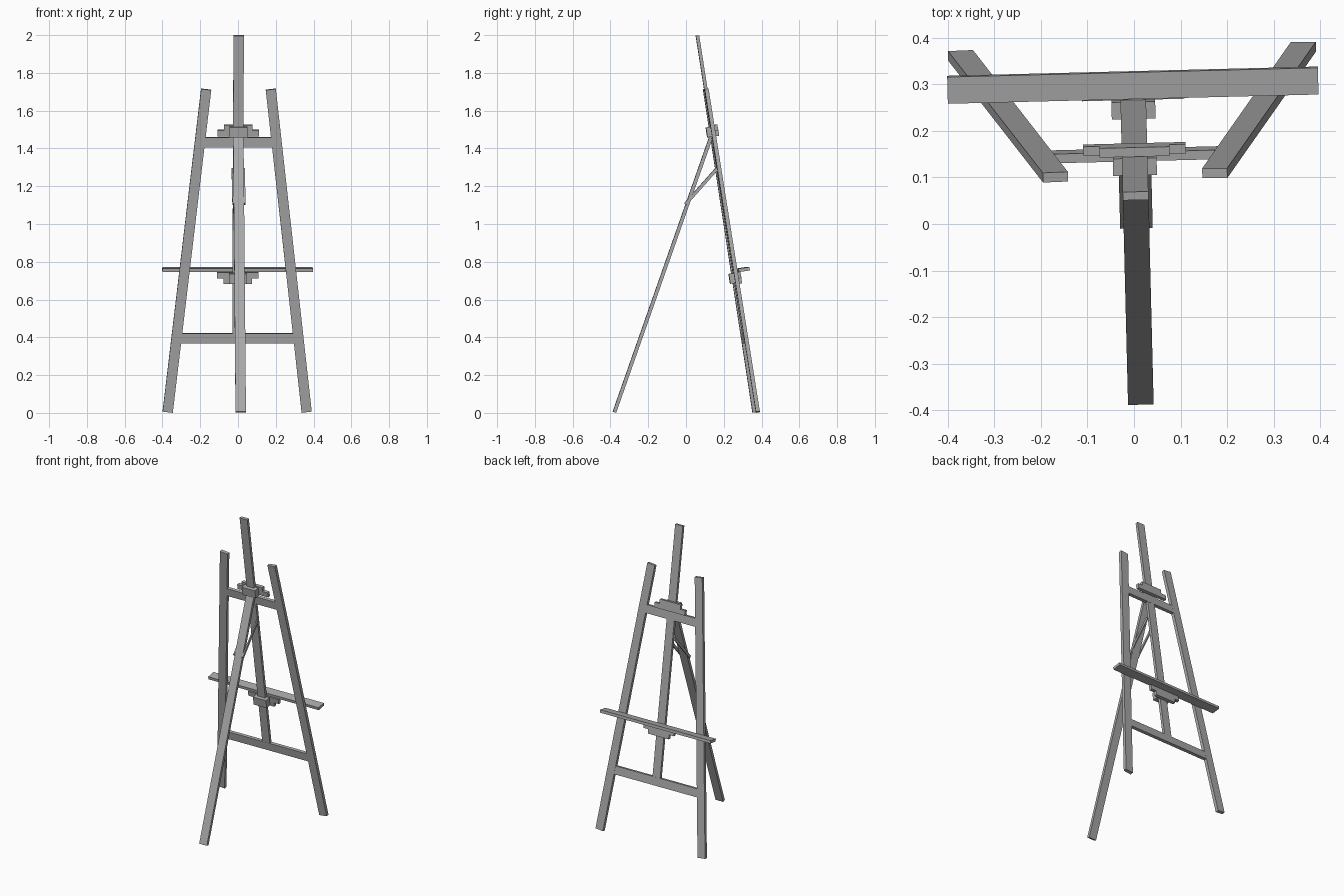
import bpy, bmesh
from mathutils import Vector, Matrix

cube = bpy.data.objects.get("Cube")
if cube:
    bpy.data.objects.remove(cube, do_unlink=True)

grey = bpy.data.materials.new("plain grey")
grey.use_nodes = True
colour = (0.4, 0.4, 0.4, 1)
grey.diffuse_color = colour
grey.node_tree.nodes["Principled BSDF"].inputs["Base Color"].default_value = colour

# The whole easel is turned slightly about the vertical
TURN = Matrix.Translation((0.005, 0, 0)) @ Matrix.Rotation(0.025, 4, "Z")

# Leaning frame plane: centre line through the mast
FOOT, SLOPE = 0.372, -0.156
NORMAL = Vector((0, 1, -SLOPE)).normalized()
X = Vector((1, 0, 0))


def on_frame(x, z, out=0.0):
    return Vector((x, FOOT + SLOPE * z, z)) + NORMAL * out


def prism(name, outline, depth, u, v, centre):
    """Extrude an outline in the u, v plane, centred on its depth."""
    n = u.cross(v).normalized()
    bm = bmesh.new()
    face = bm.faces.new([bm.verts.new(centre + u * a + v * b - n * depth / 2) for a, b in outline])
    new = bmesh.ops.extrude_face_region(bm, geom=[face])["geom"]
    bmesh.ops.translate(bm, vec=n * depth, verts=[g for g in new if isinstance(g, bmesh.types.BMVert)])
    bmesh.ops.recalc_face_normals(bm, faces=bm.faces)
    bm.transform(TURN)
    mesh = bpy.data.meshes.new(name)
    bm.to_mesh(mesh)
    bm.free()
    mesh.materials.append(grey)
    obj = bpy.data.objects.new(name, mesh)
    bpy.context.collection.objects.link(obj)


def beam(name, start, end, width, thickness, normal):
    """Rectangular bar between two points, thin along the normal."""
    along = end - start
    half, length = width / 2, along.length
    along.normalize()
    side = along.cross(normal).normalized()
    outline = [(-half, 0), (half, 0), (half, length), (-half, length)]
    prism(name, outline, thickness, side, along, start)


# Front legs and the paired braces
for label, s in (("left", 1), ("right", -1)):
    beam(label + "_leg", on_frame(s * 0.368, 0.005), on_frame(s * 0.171, 1.713), 0.054, 0.021, NORMAL)
    beam(label + "_brace", Vector((s * 0.031, -0.003, 1.105)), Vector((s * 0.031, 0.163, 1.292)),
         0.017, 0.008, X)

# Crossbars and mast
beam("lower_crossbar", on_frame(-0.31, 0.395), on_frame(0.31, 0.395), 0.053, 0.02, NORMAL)
beam("upper_crossbar", on_frame(-0.19, 1.432), on_frame(0.19, 1.432), 0.053, 0.02, NORMAL)
beam("mast", on_frame(0, 0.41), on_frame(0, 1.998), 0.055, 0.018, NORMAL)

# Rear leg
bottom, top = Vector((0, -0.379, 0.004)), Vector((0, 0.133, 1.462))
beam("rear_leg", bottom, top, 0.055, 0.019, (top - bottom).cross(X).normalized())

# Canvas shelf, square to the mast
shelf = on_frame(0, 0.752, 0.044)
beam("canvas_shelf", shelf - X * 0.398, shelf + X * 0.398, 0.018, 0.058, NORMAL)

# Stepped clamps: a plate before the mast and a block behind it
up = X.cross(NORMAL)
step = [(0.11, 0), (0.11, 0.032), (0.075, 0.032), (0.075, 0.06)]
for label, z, s in (("upper", 1.463, 1), ("lower", 0.741, -1)):
    outline = [(x, s * h) for x, h in step] + [(-x, s * h) for x, h in reversed(step)]
    prism(label + "_clamp_plate", outline, 0.02, X, up, on_frame(0, z, 0.02))
    beam(label + "_clamp_block", on_frame(0, z, -0.013), on_frame(0, z + s * 0.053, -0.013),
         0.094, 0.037, NORMAL)
